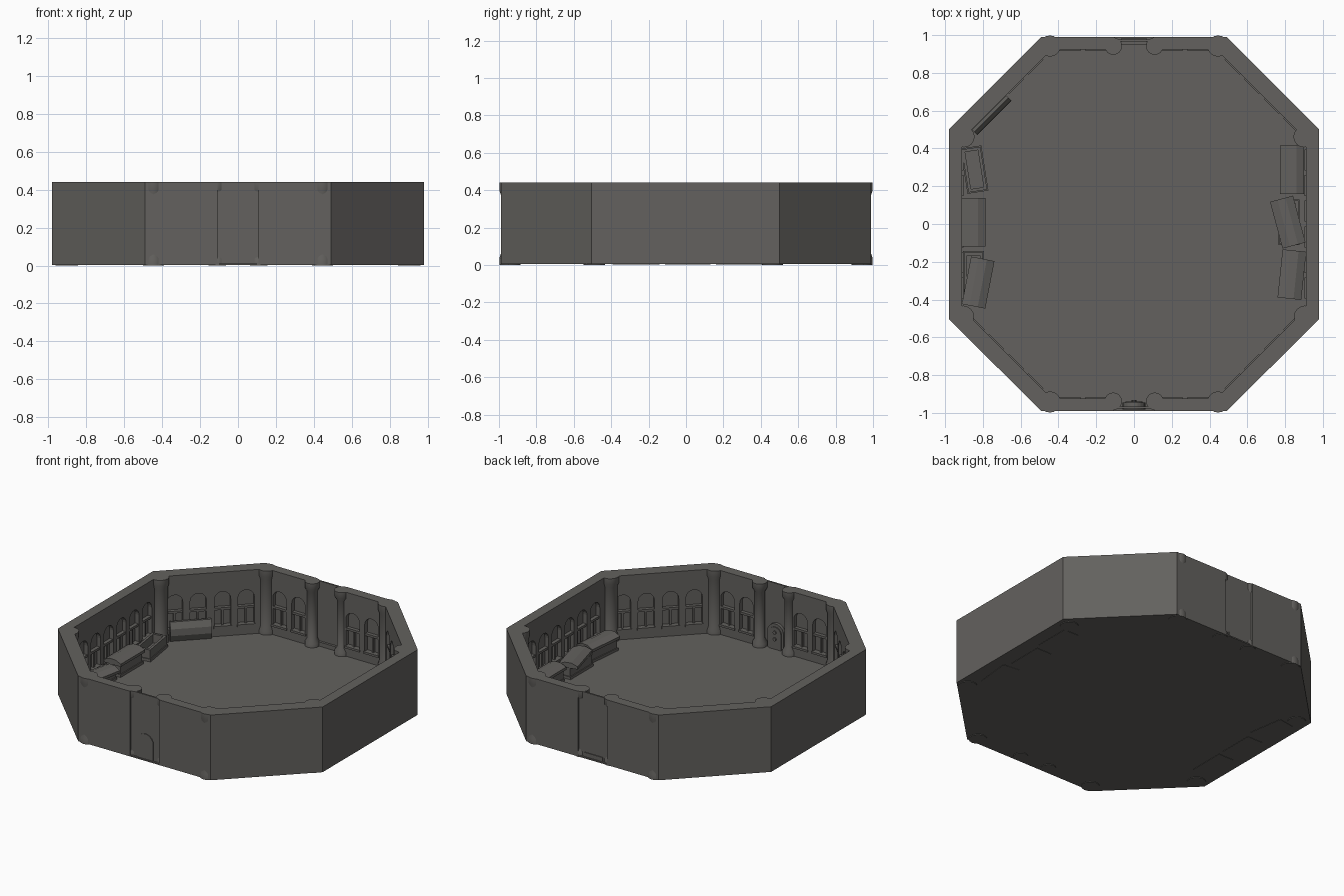
import bpy, bmesh, math
from mathutils import Matrix, Vector

cube = bpy.data.objects.get("Cube")
if cube:
    bpy.data.objects.remove(cube, do_unlink=True)

stone = bpy.data.materials.new("grey_stone")
stone.use_nodes = True
COLOUR = (0.125, 0.12, 0.112, 1)
stone.diffuse_color = COLOUR
stone.node_tree.nodes["Principled BSDF"].inputs["Base Color"].default_value = COLOUR

HEIGHT, FLOOR = 0.44, 0.012


def finish(name, bm, smooth=False):
    bmesh.ops.recalc_face_normals(bm, faces=bm.faces)
    mesh = bpy.data.meshes.new(name)
    bm.to_mesh(mesh)
    bm.free()
    mesh.materials.append(stone)
    obj = bpy.data.objects.new(name, mesh)
    bpy.context.collection.objects.link(obj)
    if smooth:
        bpy.ops.object.select_all(action='DESELECT')
        obj.select_set(True)
        bpy.context.view_layer.objects.active = obj
        bpy.ops.object.shade_smooth_by_angle(angle=math.radians(35))
    return obj


def prism(bm, points, z0, z1, matrix=Matrix()):
    """Closed outline in xy, extruded from z0 to z1, then placed."""
    low = [bm.verts.new(matrix @ Vector((x, y, z0))) for x, y in points]
    high = [bm.verts.new(matrix @ Vector((x, y, z1))) for x, y in points]
    bm.faces.new(low[::-1])
    bm.faces.new(high)
    n = len(points)
    for i in range(n):
        j = (i + 1) % n
        bm.faces.new((low[i], low[j], high[j], high[i]))


def rect(x0, x1, y0, y1):
    return [(x0, y0), (x1, y0), (x1, y1), (x0, y1)]


def arch(half, bottom, top, steps=10):
    """Round-headed outline."""
    spring = top - half
    head = [(half * math.cos(math.pi * i / steps), spring + half * math.sin(math.pi * i / steps))
            for i in range(steps + 1)]
    return [(-half, bottom), (half, bottom)] + head


def place(x, y, degrees, z=0):
    return Matrix.Translation((x, y, z)) @ Matrix.Rotation(math.radians(degrees), 4, 'Z')


# Floor slab
corner = [(0.49, 0.99), (0.98, 0.5)]
outer = [(0.49, -0.99), (0.98, -0.505), (0.98, 0.5), (0.49, 0.99)]
bm = bmesh.new()
prism(bm, outer + [(-x, y) for x, y in outer[::-1]], 0.004, FLOOR)
finish("floor", bm)

# Window niches: one frame per wall, tangent x, up y, inward z
UPRIGHT = Matrix.Rotation(math.radians(90), 4, 'X')
SIDE, DIAGONAL, END = 0.91, 0.962, 0.925
walls = []
for k in range(8):
    a = math.radians(45 * k)
    if k % 4 == 0:
        dist, spots = END, (0.2, 0.34)
    elif k % 2 == 0:
        dist, spots = SIDE, (0.068, 0.203, 0.338)
    else:
        dist, spots = DIAGONAL, (0.075, 0.22)
    base = Matrix.Rotation(a, 4, 'Z') @ Matrix.Translation((0, dist, 0)) @ UPRIGHT
    for s in spots:
        walls += [base @ Matrix.Translation((s * side, 0, 0)) for side in (-1, 1)]

cut = bmesh.new()
bars = bmesh.new()
for m in walls:
    prism(cut, arch(0.05, 0.08, 0.31), -0.028, 0.02, m)
    prism(bars, rect(-0.052, 0.052, 0.185, 0.2), -0.03, -0.004, m)
    prism(bars, rect(-0.006, 0.006, 0.075, 0.19), -0.03, -0.012, m)
    prism(bars, rect(-0.056, 0.056, 0.068, 0.082), -0.03, 0.008, m)
cutter = finish("niche_cutter", cut)
cutter.hide_render = True
finish("window_bars", bars)

# Wall halves, left open at the two doorways
inner = [(0.435, 0.925), (0.91, 0.45), (0.91, -0.45), (0.435, -0.925)]
half = [(0.107, -0.99)] + outer + [(0.107, 0.99), (0.107, 0.925)] + inner + [(0.107, -0.925)]
for name, side in (("left_wall", 1), ("right_wall", -1)):
    bm = bmesh.new()
    prism(bm, [(x * side, y) for x, y in half], 0.004, HEIGHT)
    wall = finish(name, bm)
    mod = wall.modifiers.new("niches", 'BOOLEAN')
    mod.operation = 'DIFFERENCE'
    mod.solver = 'EXACT'
    mod.object = cutter
    bpy.context.view_layer.objects.active = wall
    bpy.ops.object.modifier_apply(modifier=mod.name)
bpy.data.objects.remove(cutter, do_unlink=True)


# Columns with turned base and capital
def column(name, x, y, shaft, cap):
    profile = [(cap, 0), (cap, 0.035), (shaft, 0.06), (shaft, 0.375), (cap, 0.4), (cap, HEIGHT)]
    sides = 16
    bm = bmesh.new()
    rings = [[bm.verts.new((x + r * math.cos(2 * math.pi * i / sides),
                            y + r * math.sin(2 * math.pi * i / sides), z)) for i in range(sides)]
             for r, z in profile]
    for a, b in zip(rings, rings[1:]):
        for i in range(sides):
            j = (i + 1) % sides
            bm.faces.new((a[i], a[j], b[j], b[i]))
    bm.faces.new(rings[0][::-1])
    bm.faces.new(rings[-1])
    finish(name, bm, smooth=True)


for word, side in (("left", 1), ("right", -1)):
    column(word + "_back_corner_column", 0.445 * side, 0.942, 0.048, 0.056)
    column(word + "_front_corner_column", 0.445 * side, -0.942, 0.048, 0.056)
    column(word + "_rear_side_column", 0.9 * side, 0.462, 0.048, 0.056)
    column(word + "_fore_side_column", 0.905 * side, -0.49, 0.048, 0.058)
    column(word + "_back_door_column", 0.11 * side, 0.942, 0.032, 0.046)
    column(word + "_front_door_column", 0.11 * side, -0.938, 0.032, 0.046)

# Doorway panels
for name, y0, y1 in (("back_door_panel", 0.966, 0.977), ("front_door_panel", -0.977, -0.966)):
    bm = bmesh.new()
    prism(bm, rect(-0.112, 0.112, y0, y1), FLOOR, HEIGHT)
    finish(name, bm)
bm = bmesh.new()
prism(bm, rect(-0.07, 0.07, 0.95, 0.982), FLOOR, 0.04)
finish("back_door_sill", bm)

# Small arched door with two round studs
front = Matrix.Translation((0, -0.96, 0)) @ Matrix.Rotation(math.pi, 4, 'Z') @ UPRIGHT
bm = bmesh.new()
prism(bm, arch(0.06, FLOOR, 0.18), -0.022, 0.015, front)
prism(bm, arch(0.045, FLOOR, 0.16), 0.015, 0.021, front)
for z in (0.08, 0.125):
    stud = [(0.012 * math.cos(math.pi * i / 4), z + 0.012 * math.sin(math.pi * i / 4)) for i in range(8)]
    prism(bm, stud, 0.021, 0.028, front)
finish("small_arched_door", bm)


# Stone coffins
def coffin(name, x, y, turn):
    m = place(x, y, turn)
    bm = bmesh.new()
    w, l, t = 0.05, 0.115, 0.016
    prism(bm, rect(-w - 0.006, w + 0.006, -l - 0.006, l + 0.006), 0.002, 0.03, m)
    for x0, x1, y0, y1 in ((-w, -w + t, -l, l), (w - t, w, -l, l),
                           (-w + t, w - t, -l, -l + t), (-w + t, w - t, l - t, l)):
        prism(bm, rect(x0, x1, y0, y1), 0.03, 0.088, m)
    finish(name, bm)


# Coffin lids: low ridged section drawn out along the length
def lid(name, matrix):
    section = [(-0.063, 0), (0.063, 0), (0.063, 0.018), (0.022, 0.036), (-0.022, 0.036), (-0.063, 0.018)]
    bm = bmesh.new()
    prism(bm, section, -0.128, 0.128, matrix @ UPRIGHT)
    finish(name, bm)


LID_Z = 0.088
coffins = [
    ("right_rear", (-0.845, 0.288, 9), None),
    ("right_middle", (-0.848, 0.01, 0), (-0.848, 0.01, 0)),
    ("right_fore", (-0.85, -0.265, 0), (-0.825, -0.31, -11)),
    ("left_rear", (0.837, 0.288, 0), (0.837, 0.288, 0)),
    ("left_middle", (0.82, 0.01, 0), (0.814, 0.01, 15)),
    ("left_fore", (0.836, -0.268, -6), (0.836, -0.268, -6)),
]
for name, box, cover in coffins:
    coffin(name + "_coffin", *box)
    if cover:
        lid(name + "_lid", place(*cover, LID_Z))

# Lid standing on its long edge near the wall
lean = place(-0.765, 0.588, -45, 0.076) @ Matrix.Rotation(math.radians(87), 4, 'Y')
lid("leaning_lid", lean)
